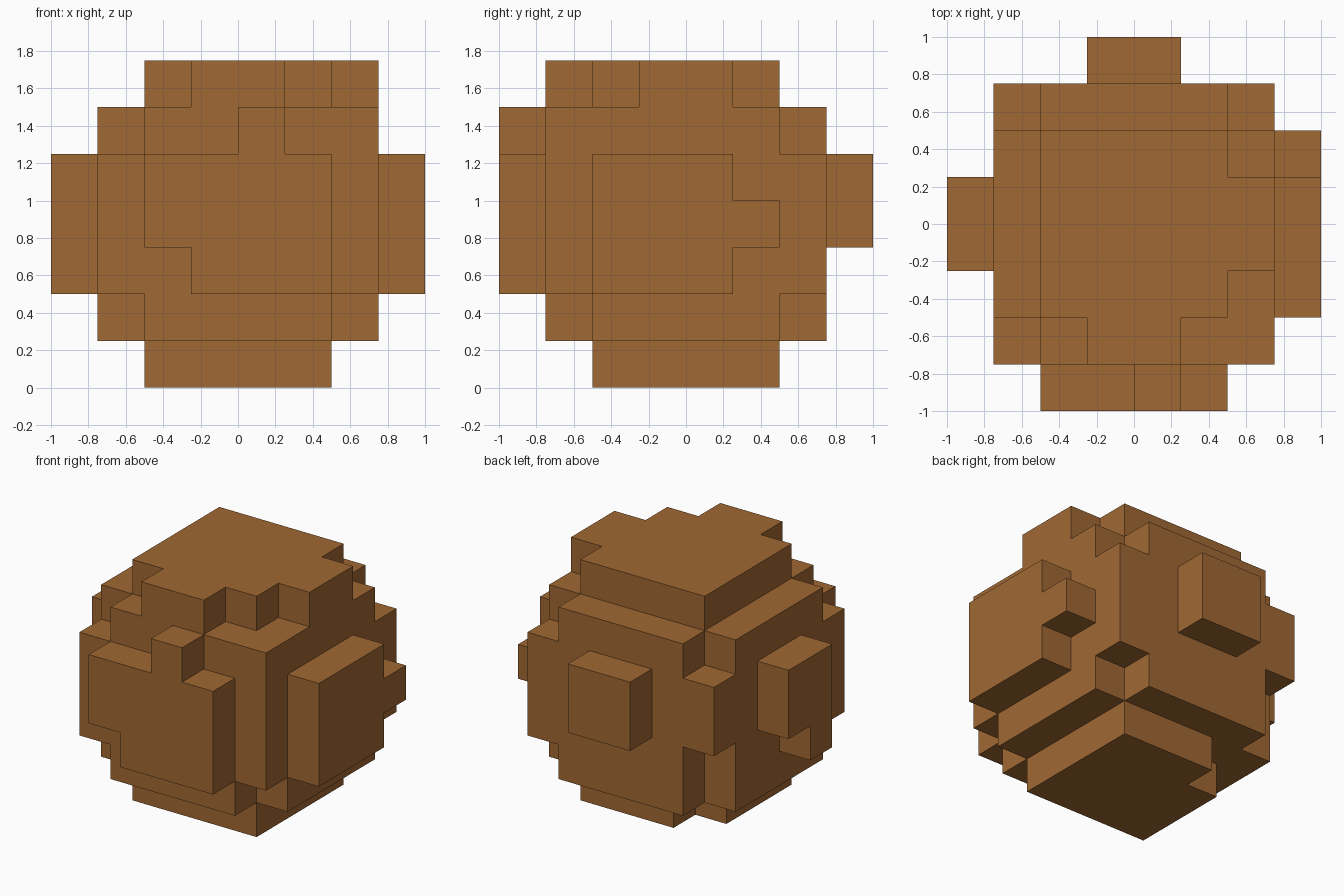
import bpy
import bmesh
from mathutils import Vector

cube = bpy.data.objects.get("Cube")
if cube:
    bpy.data.objects.remove(cube, do_unlink=True)

UNIT = 0.25
ORIGIN = Vector((-1, -1, 0))


def box(x, y, z):
    """Cells of a box; each argument is a (first, last) cell range."""
    return {(i, j, k)
            for i in range(x[0], x[1] + 1)
            for j in range(y[0], y[1] + 1)
            for k in range(z[0], z[1] + 1)}


# Core block with its lower and upper corners cut away
core = box((1, 6), (1, 6), (1, 5))
for x in (1, 6):
    for y in (1, 6):
        core -= box((x, x), (y, y), (1, 1))
        if (x, y) != (6, 1):
            core -= box((x, x), (y, y), (5, 5))
core -= {(1, 6, 2)}

# Stepped top
top = (box((3, 4), (1, 1), (6, 6)) | box((2, 5), (2, 5), (6, 6))
       | box((6, 6), (3, 4), (6, 6)))

# Base with one notched corner
base = box((2, 5), (2, 5), (0, 0)) - {(2, 5, 0)}

# Raised plates on the four sides
front = (box((2, 5), (0, 0), (2, 4)) | {(4, 0, 5)}) - {(2, 0, 2)}
back = box((3, 4), (7, 7), (3, 4))
left = box((7, 7), (2, 4), (2, 4)) | {(7, 5, 3)}
right = box((0, 0), (3, 4), (2, 4)) - {(0, 4, 2)}

cells = core | top | base | front | back | left | right

# Outer skin of all cells
bm = bmesh.new()
for cell in sorted(cells):
    for axis in range(3):
        for sign in (-1, 1):
            step = Vector((0, 0, 0))
            step[axis] = sign
            if tuple(int(c + s) for c, s in zip(cell, step)) in cells:
                continue
            u, v = Vector((0, 0, 0)), Vector((0, 0, 0))
            u[(axis + 1) % 3] = 0.5
            v[(axis + 2) % 3] = 0.5 * sign
            mid = Vector(cell) + Vector((0.5, 0.5, 0.5)) + step * 0.5
            corners = (mid - u - v, mid + u - v, mid + u + v, mid - u + v)
            bm.faces.new([bm.verts.new(ORIGIN + c * UNIT) for c in corners])
bmesh.ops.remove_doubles(bm, verts=bm.verts, dist=0.001)
bmesh.ops.dissolve_limit(bm, angle_limit=0.01, verts=bm.verts, edges=bm.edges)

mesh = bpy.data.meshes.new("blocky_ball")
bm.to_mesh(mesh)
bm.free()
ball = bpy.data.objects.new("blocky_ball", mesh)
bpy.context.collection.objects.link(ball)

# Brown surface
brown = bpy.data.materials.new("warm_brown")
brown.use_nodes = True
colour = (0.352, 0.138, 0.033, 1)
brown.diffuse_color = colour
brown.node_tree.nodes["Principled BSDF"].inputs["Base Color"].default_value = colour
mesh.materials.append(brown)
